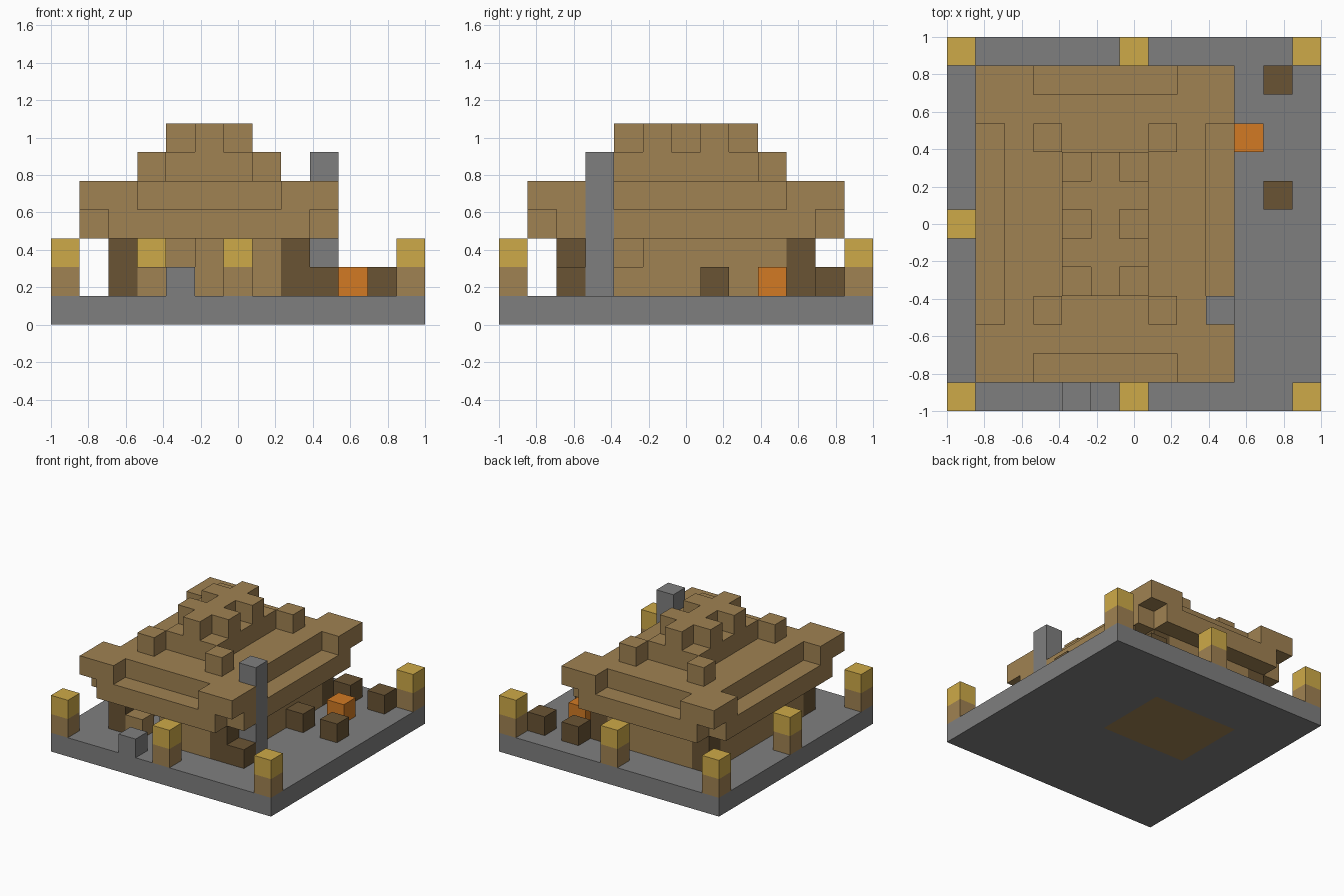
import bpy
import bmesh
from mathutils import Vector

if "Cube" in bpy.data.objects:
    bpy.data.objects.remove(bpy.data.objects["Cube"], do_unlink=True)

N = 13            # blocks along each side of the base
U = 2.0 / N       # size of one block


def linear(c):
    c /= 255
    return c / 12.92 if c <= 0.04045 else ((c + 0.055) / 1.055) ** 2.4


def material(name, *rgb):
    colour = [linear(c) for c in rgb] + [1.0]
    mat = bpy.data.materials.new(name)
    mat.use_nodes = True
    mat.diffuse_color = colour
    mat.node_tree.nodes["Principled BSDF"].inputs["Base Color"].default_value = colour
    return mat


STONE = material("grey stone", 127, 127, 127)
PLANK = material("plank brown", 160, 130, 82)
LOG = material("dark log brown", 106, 84, 52)
LAMP = material("lamp gold", 206, 170, 72)
FIRE = material("fire orange", 210, 122, 36)


def box(x, y, z):
    """Set of block cells; each argument is one index or an inclusive range."""
    spans = [(s, s) if isinstance(s, int) else s for s in (x, y, z)]
    rx, ry, rz = [range(a, b + 1) for a, b in spans]
    return {(i, j, k) for i in rx for j in ry for k in rz}


def build(name, cells, mat):
    """Make one clean shell around a set of block cells."""
    bm = bmesh.new()
    for cell in cells:
        for axis in range(3):
            for side in (0, 1):
                step = list(cell)
                step[axis] += 2 * side - 1
                if tuple(step) in cells:
                    continue
                a, b = Vector((0, 0, 0)), Vector((0, 0, 0))
                a[(axis + 1) % 3] = b[(axis + 2) % 3] = 1
                o = Vector(cell)
                o[axis] += side
                corners = [o, o + a, o + a + b, o + b]
                if not side:
                    corners.reverse()
                bm.faces.new([bm.verts.new(((c.x - N / 2) * U, (c.y - N / 2) * U, c.z * U))
                              for c in corners])
    bmesh.ops.remove_doubles(bm, verts=bm.verts, dist=0.001)
    bmesh.ops.dissolve_limit(bm, angle_limit=0.01, verts=bm.verts, edges=bm.edges)
    mesh = bpy.data.meshes.new(name)
    bm.to_mesh(mesh)
    bm.free()
    mesh.materials.append(mat)
    obj = bpy.data.objects.new(name, mesh)
    bpy.context.scene.collection.objects.link(obj)
    return obj


# Ground slab with a plank floor let into it
floor = box((3, 7), (6, 9), 0)
build("ground_slab", box((0, 12), (0, 12), 0) - floor, STONE)
build("plank_floor", floor, PLANK)
build("door_step", box(4, 0, 1), STONE)

# Lamp posts around the yard, and one inside the house
for n, (i, j) in enumerate([(0, 0), (6, 0), (12, 0), (0, 6), (0, 12), (6, 12), (12, 12), (3, 9)]):
    build(f"lamp_post_{n + 1}", box(i, j, 1), PLANK)
    build(f"lamp_{n + 1}", box(i, j, 2), LAMP)

# House walls with log corners, a doorway and two windows
pillars = set()
for i in (2, 8):
    for j in (2, 10):
        pillars |= box(i, j, (1, 2))
walls = box((2, 8), (2, 10), (1, 2)) - box((3, 7), (3, 9), (1, 2)) - pillars
walls -= box(4, 2, (1, 2)) | box(3, 2, 2) | box(8, 4, 2)
build("walls", walls, PLANK)
build("corner_logs", pillars, LOG)

# Stepped roof: eaves, upturned corners, tiers and a ridge with two cross arms
eaves = box((1, 9), (1, 11), 3)
roof = eaves - {(i, j, 3) for i in (1, 9) for j in (1, 11)}
roof |= box((2, 8), (2, 10), 4)
for xs in ((1, 2), (8, 9)):
    for ys in ((1, 2), (10, 11)):
        roof |= box(xs, ys, 4)
roof |= box((4, 6), (4, 8), 5) | box(5, (4, 8), 6)
for i in (3, 7):
    for j in (3, 9):
        roof |= box(i, j, 5)
for j in (5, 7):
    roof |= box((4, 6), j, 6)
chimney = box(9, 3, (1, 5))
build("roof", roof - chimney, PLANK)
build("chimney", chimney, STONE)

# Log by the chimney, and a campfire ringed by log seats
build("log_block", box(9, 2, 1), LOG)
build("campfire", box(10, 9, 1), FIRE)
for n, (i, j) in enumerate([(9, 7), (11, 7), (9, 11), (11, 11)]):
    build(f"log_seat_{n + 1}", box(i, j, 1), LOG)
